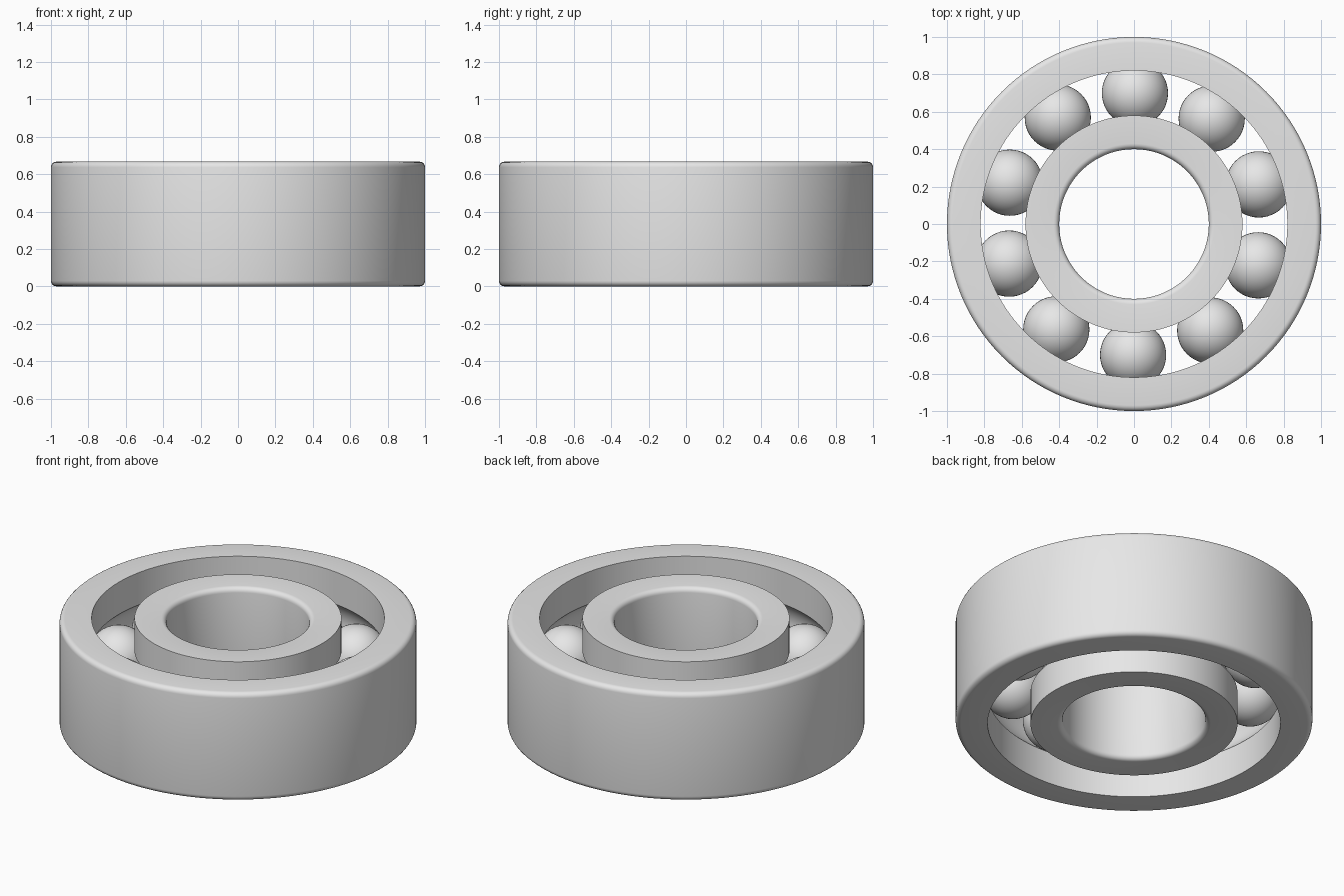
import bpy
import bmesh
import math
from mathutils import Vector

cube = bpy.data.objects.get("Cube")
if cube:
    bpy.data.objects.remove(cube, do_unlink=True)

HEIGHT = 0.667
MID = HEIGHT / 2
PITCH = 0.70         # radius of the circle of ball centres
BALL_R = 0.177
GROOVE_R = 0.18
ROUND = 0.03         # rounding of the exposed ring edges
SEGMENTS = 128
BALLS = 10

steel = bpy.data.materials.new("steel grey")
steel.use_nodes = True
steel.diffuse_color = (0.8, 0.8, 0.8, 1)
steel.node_tree.nodes["Principled BSDF"].inputs["Base Color"].default_value = (0.8, 0.8, 0.8, 1)


def add_object(name, bm):
    mesh = bpy.data.meshes.new(name)
    bm.to_mesh(mesh)
    bm.free()
    mesh.materials.append(steel)
    obj = bpy.data.objects.new(name, mesh)
    bpy.context.collection.objects.link(obj)
    bpy.ops.object.select_all(action='DESELECT')
    obj.select_set(True)
    bpy.context.view_layer.objects.active = obj
    bpy.ops.object.shade_smooth_by_angle(angle=math.radians(30))
    return obj


def arc(cx, cz, radius, start, end, steps):
    """Points of an arc in the radius/height plane."""
    angles = [start + (end - start) * i / steps for i in range(steps + 1)]
    return [(cx + radius * math.cos(a), cz + radius * math.sin(a)) for a in angles]


def ring(name, plain, race):
    """Spin a section with a rounded plain wall and a grooved race wall."""
    side = 1 if plain > race else -1
    centre = plain - side * ROUND
    # Section is laid out facing outwards, then flipped for the inner ring
    bottom = arc(0, ROUND, ROUND, -math.pi / 2, 0, 5)
    top = arc(0, HEIGHT - ROUND, ROUND, 0, math.pi / 2, 5)
    section = [(centre + side * x, z) for x, z in bottom + top]
    half = math.acos(abs(race - PITCH) / GROOVE_R)
    groove = arc(0, MID, GROOVE_R, half, -half, 16)
    section.append((race, HEIGHT))
    section += [(PITCH + side * x, z) for x, z in groove]
    section.append((race, 0))

    bm = bmesh.new()
    verts = [bm.verts.new((x, 0, z)) for x, z in section]
    edges = [bm.edges.new((v, verts[i - 1])) for i, v in enumerate(verts)]
    bmesh.ops.spin(bm, geom=verts + edges, cent=(0, 0, 0), axis=(0, 0, 1),
                   angle=math.tau, steps=SEGMENTS)
    bmesh.ops.remove_doubles(bm, verts=bm.verts, dist=0.0005)
    bmesh.ops.recalc_face_normals(bm, faces=bm.faces)
    return add_object(name, bm)


# Rings
ring("outer_ring", 1.0, 0.82)
ring("inner_ring", 0.40, 0.58)

# Balls, spaced evenly around the race
for i in range(BALLS):
    angle = math.radians(89.6) + math.tau * i / BALLS
    bm = bmesh.new()
    bmesh.ops.create_uvsphere(bm, u_segments=48, v_segments=24, radius=BALL_R)
    bmesh.ops.translate(bm, verts=bm.verts, vec=(0, 0, 0))
    ball = add_object(f"ball_{i + 1}", bm)
    ball.location = Vector((PITCH * math.cos(angle), PITCH * math.sin(angle), MID))
